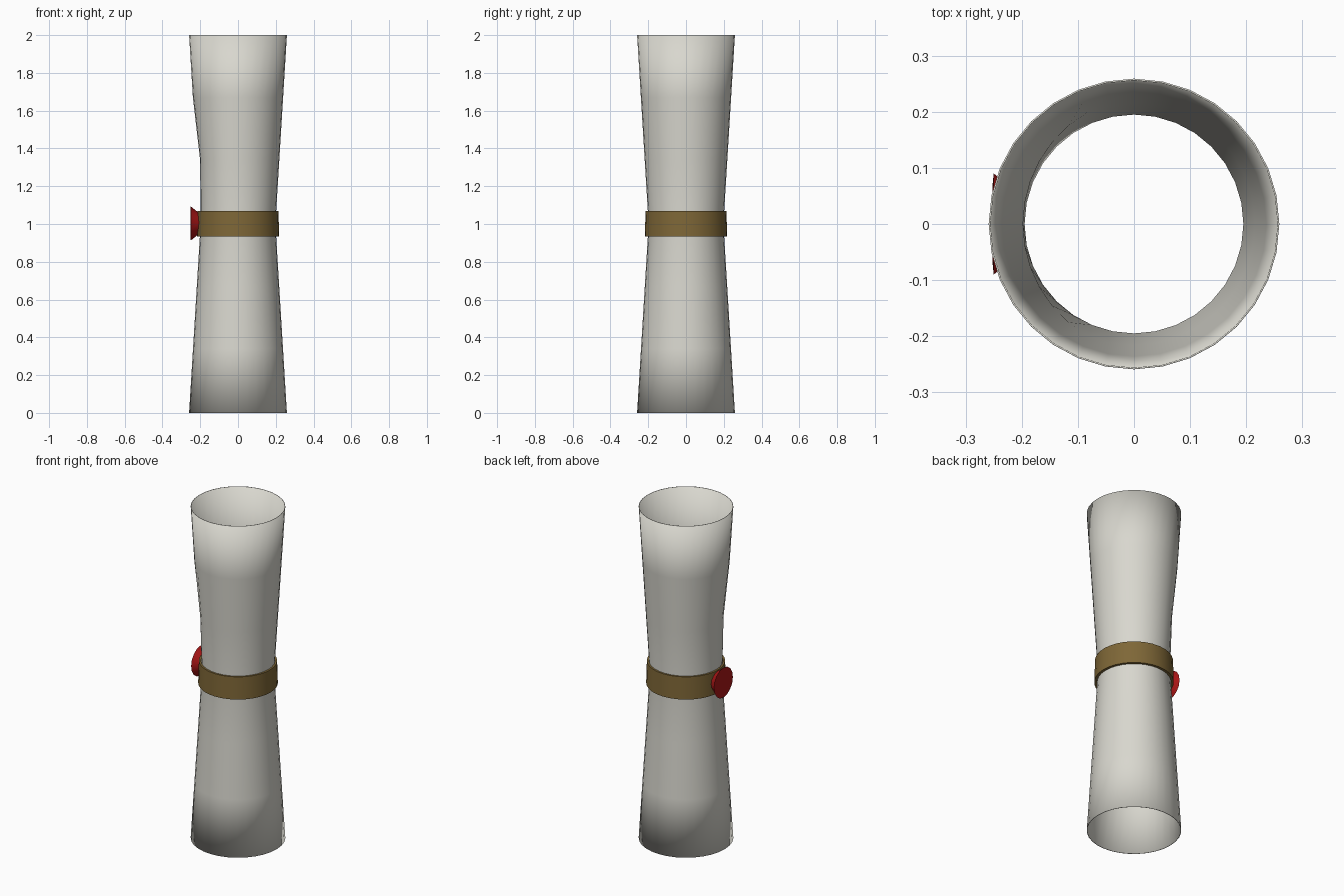
import bpy, bmesh, math

if "Cube" in bpy.data.objects:
    bpy.data.objects.remove(bpy.data.objects["Cube"])


def material(name, rgb):
    m = bpy.data.materials.new(name)
    m.diffuse_color = (*rgb, 1.0)
    m.use_nodes = True
    m.node_tree.nodes["Principled BSDF"].inputs["Base Color"].default_value = m.diffuse_color
    return m


def finish(name, bm, mat, angle=None):
    bmesh.ops.recalc_face_normals(bm, faces=bm.faces)
    me = bpy.data.meshes.new(name)
    bm.to_mesh(me)
    bm.free()
    me.materials.append(mat)
    ob = bpy.data.objects.new(name, me)
    bpy.context.collection.objects.link(ob)
    bpy.ops.object.select_all(action='DESELECT')
    ob.select_set(True)
    bpy.context.view_layer.objects.active = ob
    if angle is None:
        bpy.ops.object.shade_smooth()
    else:
        bpy.ops.object.shade_smooth_by_angle(angle=math.radians(angle))
    return ob


def lathe(profile, sides, adjust=lambda r, z, a: r):
    """Closed (r, z) profile spun about z; adjust may change the radius."""
    bm = bmesh.new()
    rings = []
    for r, z in profile:
        ring = []
        for i in range(sides):
            a = 2 * math.pi * i / sides
            q = adjust(r, z, a)
            ring.append(bm.verts.new((q * math.cos(a), q * math.sin(a), z)))
        rings.append(ring)
    for k in range(len(rings)):
        A, B = rings[k], rings[(k + 1) % len(rings)]
        for i in range(sides):
            j = (i + 1) % sides
            bm.faces.new((A[i], A[j], B[j], B[i]))
    return bm


paper = material("paper", (0.69, 0.68, 0.62))
leather = material("brown_band", (0.21, 0.135, 0.038))
wax = material("red_wax", (0.40, 0.008, 0.008))


# Rolled paper: thin open tube, pinched at the waist, dented on the -x side
def dent(r, z, a):
    d = abs(a - math.pi) / math.radians(65)
    if d < 1 and abs(z - 1.34) < 0.05:
        r -= 0.018 * math.cos(d * math.pi / 2) ** 0.8
    return r


heights = [0, 0.34, 0.67, 1.0, 1.34, 1.67, 2.0]
outer = [(0.198 + 0.061 * abs(z - 1), z) for z in heights]
inner = [(r - 0.003, z) for r, z in reversed(outer)]
finish("scroll_paper", lathe(outer + inner, 32, dent), paper)

# Band around the waist
finish("band", lathe([(0.218, 0.935), (0.214, 1.07), (0.203, 1.07), (0.203, 0.935)], 32),
       leather, 40)

# Wax seal: disc flaring outwards on the -x side
bm = bmesh.new()
sides = 16
rings = []
for x, r in [(-0.195, 0.05), (-0.21, 0.058), (-0.25, 0.09), (-0.252, 0.07)]:
    rings.append([bm.verts.new((x, r * math.cos(2 * math.pi * i / sides),
                                1.003 + r * math.sin(2 * math.pi * i / sides)))
                  for i in range(sides)])
for A, B in zip(rings, rings[1:]):
    for i in range(sides):
        j = (i + 1) % sides
        bm.faces.new((A[i], A[j], B[j], B[i]))
bm.faces.new(rings[0])
bm.faces.new(rings[-1])
finish("wax_seal", bm, wax, 35)
